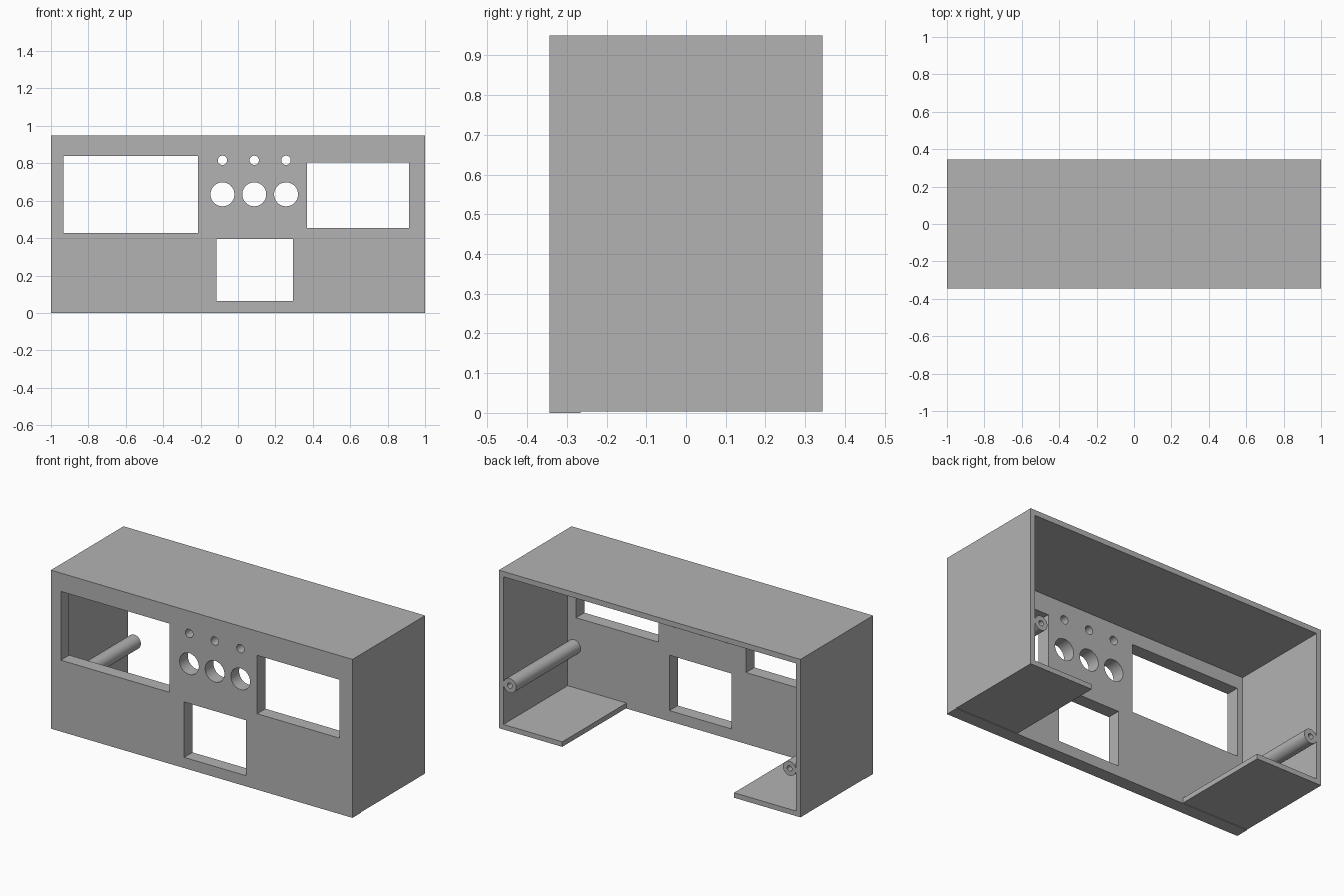
import bpy, bmesh, math

cube = bpy.data.objects.get("Cube")
if cube:
    bpy.data.objects.remove(cube, do_unlink=True)

# Single plain grey plastic
grey = bpy.data.materials.new("light_grey")
grey.use_nodes = True
colour = (0.45, 0.45, 0.45, 1)
grey.diffuse_color = colour
grey.node_tree.nodes["Principled BSDF"].inputs["Base Color"].default_value = colour

BACK, FRONT, PANEL_BACK = 0.344, -0.344, -0.265


def rect(x0, x1, z0, z1):
    return [(x0, z0), (x1, z0), (x1, z1), (x0, z1)]


def circle(x, z, r, n=40):
    return [(x + r * math.cos(2 * math.pi * i / n),
             z + r * math.sin(2 * math.pi * i / n)) for i in range(n)]


def extrude_profile(name, loops, y0, y1):
    """Fill an outline (later loops are holes) in x-z and extrude it along y."""
    curve = bpy.data.curves.new(name, "CURVE")
    curve.dimensions = "2D"
    curve.fill_mode = "BOTH"
    curve.extrude = (y1 - y0) / 2
    for loop in loops:
        spline = curve.splines.new("POLY")
        spline.points.add(len(loop) - 1)
        for point, (x, z) in zip(spline.points, loop):
            point.co = (x, z, 0, 1)
        spline.use_cyclic_u = True
    obj = bpy.data.objects.new(name, curve)
    bpy.context.collection.objects.link(obj)
    obj.location.y = (y0 + y1) / 2
    obj.rotation_euler.x = math.pi / 2
    bpy.ops.object.select_all(action="DESELECT")
    obj.select_set(True)
    bpy.context.view_layer.objects.active = obj
    bpy.ops.object.convert(target="MESH")
    obj = bpy.context.object
    # Weld caps to sides and make normals consistent
    bm = bmesh.new()
    bm.from_mesh(obj.data)
    bmesh.ops.remove_doubles(bm, verts=bm.verts, dist=0.0001)
    bmesh.ops.recalc_face_normals(bm, faces=bm.faces)
    bm.to_mesh(obj.data)
    bm.free()
    obj.data.materials.clear()
    obj.data.materials.append(grey)
    bpy.ops.object.shade_smooth_by_angle(angle=math.radians(30))
    return obj


# Thick front panel with three windows and two rows of round holes
panel = [rect(-1, 1, 0, 0.95),
         rect(-0.934, -0.213, 0.428, 0.84),
         rect(0.368, 0.915, 0.455, 0.805),
         rect(-0.116, 0.295, 0.064, 0.396)]
for x in (-0.083, 0.087, 0.257):
    panel += [circle(x, 0.634, 0.064), circle(x, 0.816, 0.025)]
extrude_profile("front_panel", panel, FRONT, PANEL_BACK)

# Thin open-backed shell: roof, side walls and two partial floors
shell = [(-0.56, 0.003), (-1, 0.003), (-1, 0.95), (1, 0.95), (1, 0.003),
         (0.58, 0.003), (0.58, 0.033), (0.97, 0.033), (0.97, 0.918),
         (-0.97, 0.918), (-0.97, 0.033), (-0.56, 0.033)]
extrude_profile("shell", [shell], PANEL_BACK, BACK)

# Hollow screw posts beside the walls
for side, x in (("left", 0.928), ("right", -0.928)):
    extrude_profile(side + "_screw_post",
                    [circle(x, 0.277, 0.043), circle(x, 0.277, 0.016)],
                    PANEL_BACK, BACK)
